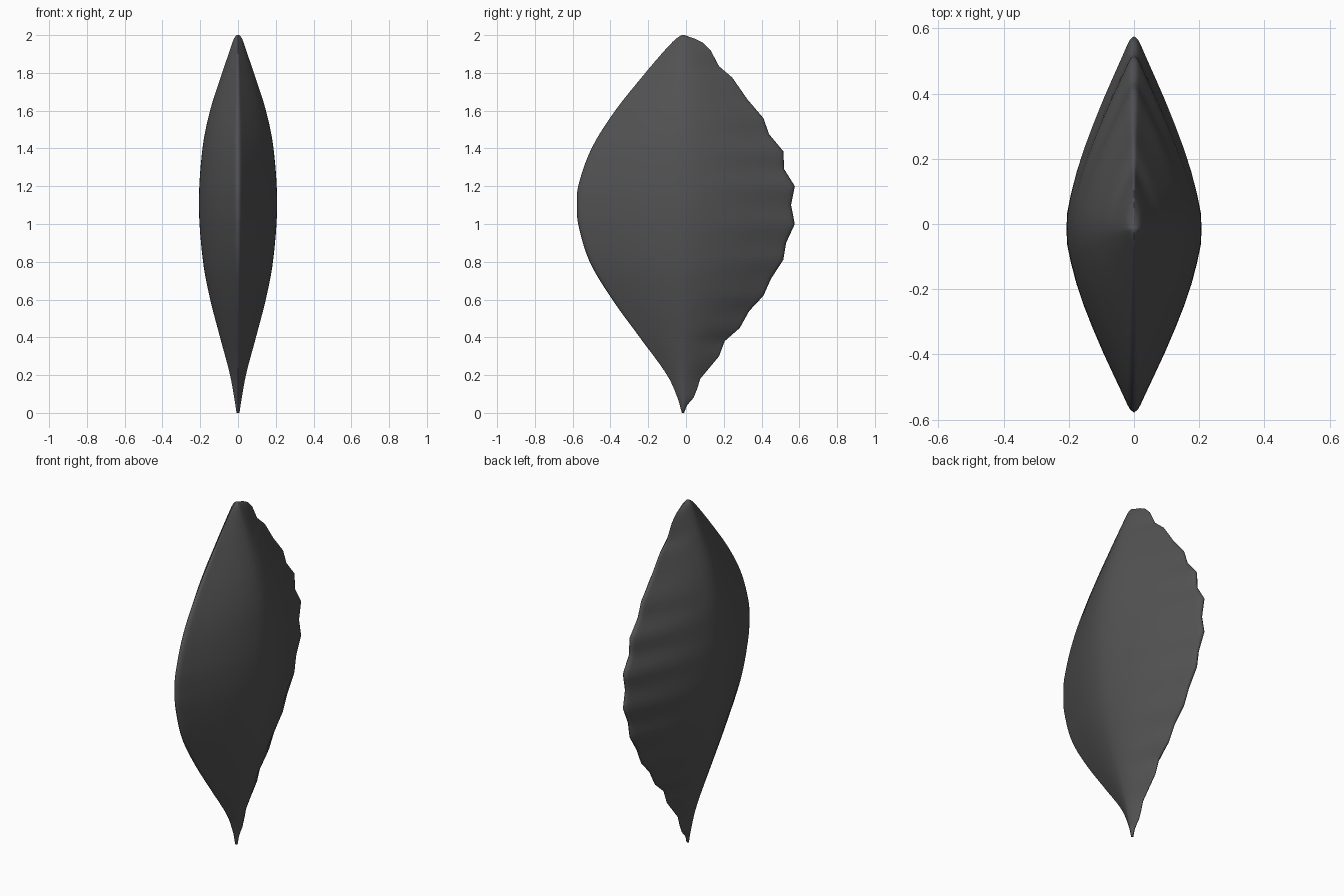
import bpy, bmesh

cube = bpy.data.objects.get("Cube")
if cube:
    bpy.data.objects.remove(cube, do_unlink=True)

MID = -0.015   # depth of the thickest line


def sample(points, t, smooth=True):
    """Read a value from (t, value) pairs, linearly or with eased tangents."""
    t = min(max(t, points[0][0]), points[-1][0])
    last = len(points) - 1

    def slope(i):
        a, b = points[max(i - 1, 0)], points[min(i + 1, last)]
        return (b[1] - a[1]) / (b[0] - a[0])

    for i in range(last):
        (t0, v0), (t1, v1) = points[i], points[i + 1]
        if t <= t1:
            h = t1 - t0
            u = (t - t0) / h
            if not smooth:
                return v0 + (v1 - v0) * u
            return ((2*u**3 - 3*u**2 + 1) * v0 + (u**3 - 2*u**2 + u) * h * slope(i)
                    + (3*u**2 - 2*u**3) * v1 + (u**3 - u**2) * h * slope(i + 1))


# Profiles by height: smooth front edge, half thickness, chipped back edge
front = [(0, -.022), (.08, -.045), (.2, -.1), (.4, -.245), (.6, -.39), (.8, -.51),
         (1, -.571), (1.1, -.578), (1.2, -.571), (1.4, -.5), (1.6, -.375),
         (1.8, -.215), (1.9, -.13), (1.96, -.075), (1.987, -.045), (2, -.022)]
thick = [(0, .008), (.05, .015), (.2, .042), (.4, .095), (.6, .147), (.8, .185),
         (1.1, .207), (1.4, .188), (1.6, .148), (1.8, .084), (1.9, .05),
         (1.97, .026), (1.99, .016), (2, .006)]
back = [(0, -.01), (.04, .005), (.08, .04), (.13, .06), (.18, .075), (.3, .175),
        (.38, .205), (.45, .285), (.54, .335), (.62, .41), (.71, .45), (.81, .515),
        (.9, .53), (1, .576), (1.1, .556), (1.2, .576), (1.29, .52), (1.385, .515),
        (1.475, .44), (1.56, .41), (1.66, .325), (1.775, .245), (1.835, .175),
        (1.92, .13), (1.96, .09), (1.98, .05), (2, -.008)]

# Lens cross-section: distance from the middle to the edge, relative thickness
lens = [(0, 1), (.1, .985), (.35, .81), (.63, .51), (.9, .17), (.96, .095), (.985, .055), (1, 0)]
steps = [0, .08, .18, .3, .42, .55, .68, .8, .9, .96, .985, 1]
half = [(-s, sample(lens, s)) for s in reversed(steps)] + [(s, sample(lens, s)) for s in steps[1:]]
outline = half + [(s, -w) for s, w in reversed(half[1:-1])]

# Heights follow every chip, with two rings between neighbours
heights = []
for (z0, _), (z1, _) in zip(back, back[1:]):
    heights += [z0 + (z1 - z0) * k / 3 for k in range(3)]
heights.append(back[-1][0])

# Loft the stone
bm = bmesh.new()
rings = []
for z in heights:
    f, w, b = sample(front, z), sample(thick, z), sample(back, z, False)
    rings.append([bm.verts.new((x * w, MID + s * ((b - MID) if s > 0 else (MID - f)), z))
                  for s, x in outline])
n = len(outline)
for lo, hi in zip(rings, rings[1:]):
    for i in range(n):
        j = (i + 1) % n
        bm.faces.new((lo[i], lo[j], hi[j], hi[i]))
bm.faces.new(rings[0])
bm.faces.new(rings[-1])
bmesh.ops.recalc_face_normals(bm, faces=bm.faces)
for face in bm.faces:
    face.smooth = True

mesh = bpy.data.meshes.new("chipped_blade")
bm.to_mesh(mesh)
bm.free()
stone = bpy.data.objects.new("chipped_blade", mesh)
bpy.context.collection.objects.link(stone)

# Dark grey
grey = bpy.data.materials.new("dark grey")
grey.use_nodes = True
grey.diffuse_color = (.085, .085, .085, 1)
grey.node_tree.nodes["Principled BSDF"].inputs["Base Color"].default_value = (.085, .085, .085, 1)
mesh.materials.append(grey)
